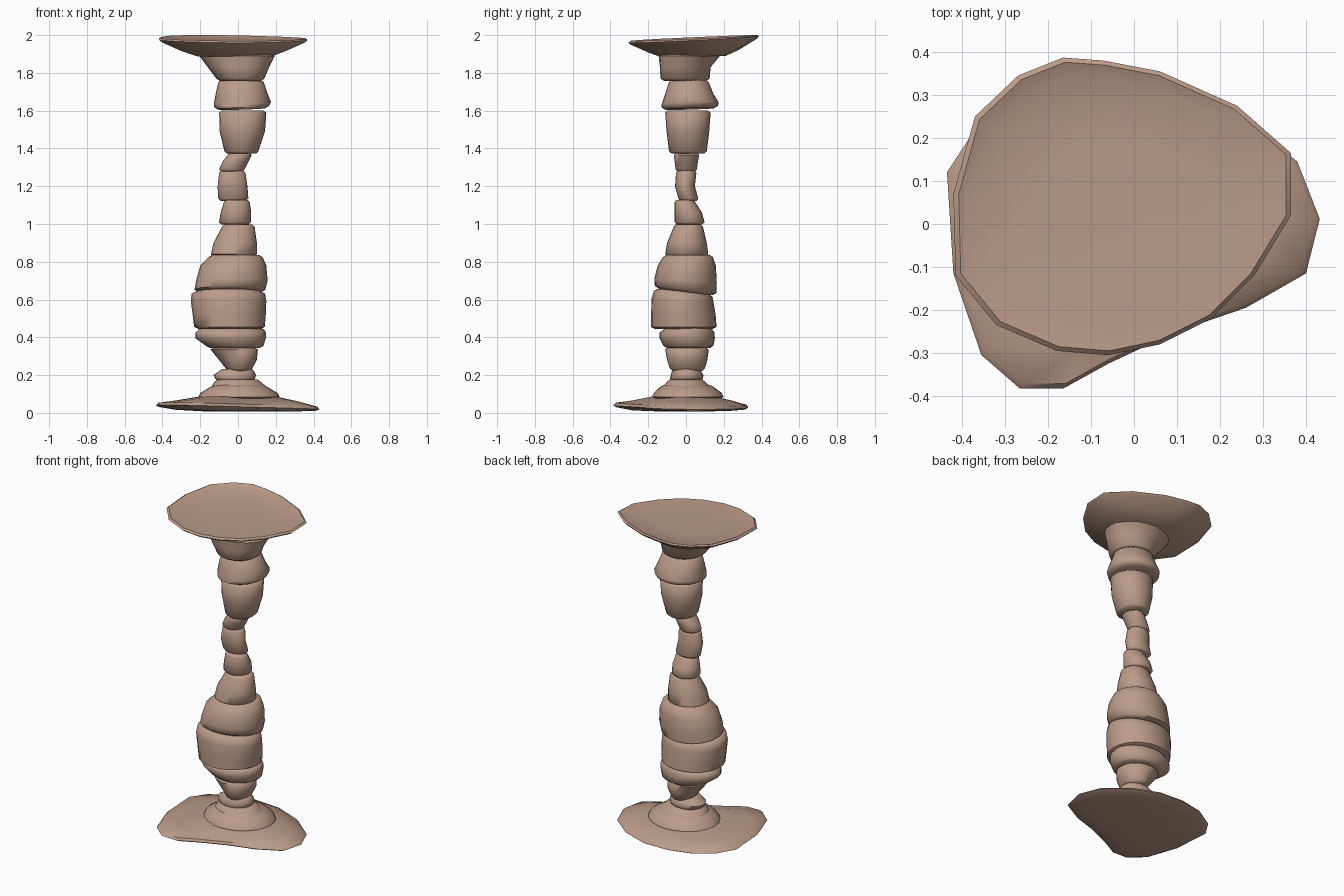
import bpy, bmesh, math

clay = bpy.data.materials.new("clay")
clay.diffuse_color = (0.50, 0.33, 0.25, 1)
SIDES = 24


def loft(name, rings, angle=40):
    """Skin a list of equal-length closed rings and cap both ends."""
    bm = bmesh.new()
    loops = [[bm.verts.new(p) for p in ring] for ring in rings]
    n = len(loops[0])
    for a, b in zip(loops, loops[1:]):
        for i in range(n):
            j = (i + 1) % n
            bm.faces.new((a[i], a[j], b[j], b[i]))
    bm.faces.new(loops[0][::-1])
    bm.faces.new(loops[-1])
    bmesh.ops.recalc_face_normals(bm, faces=bm.faces[:])
    mesh = bpy.data.meshes.new(name)
    bm.to_mesh(mesh)
    bm.free()
    mesh.materials.append(clay)
    ob = bpy.data.objects.new(name, mesh)
    bpy.context.collection.objects.link(ob)
    bpy.ops.object.select_all(action='DESELECT')
    ob.select_set(True)
    bpy.context.view_layer.objects.active = ob
    bpy.ops.object.shade_smooth_by_angle(angle=math.radians(angle))


def oval(z, x0, x1, y0, y1, tx=0, ty=0, s=1):
    cx, cy, rx, ry = (x0 + x1) / 2, (y0 + y1) / 2, (x1 - x0) / 2 * s, (y1 - y0) / 2 * s
    pts = []
    for i in range(SIDES):
        a = 2 * math.pi * i / SIDES
        x, y = cx + rx * math.cos(a), cy + ry * math.sin(a)
        pts.append((x, y, z + tx * x + ty * y))
    return pts


def segment(name, *levels):
    """One bead of the stem, bottom to top, with softly rounded ends."""
    lo, hi = levels[0], levels[-1]
    rings = [oval(lo[0] - 0.012, *lo[1:], s=0.86)]
    rings += [oval(*lv) for lv in levels]
    rings.append(oval(hi[0] + 0.012, *hi[1:], s=0.86))
    loft(name, rings, 60)


def plate(name, outline, centre, layers):
    """Irregular plate: the outline scaled about a centre at each layer."""
    rings = []
    for s, z, tx, ty in layers:
        ring = []
        for px, py in outline:
            x, y = centre[0] + (px - centre[0]) * s, centre[1] + (py - centre[1]) * s
            ring.append((x, y, z + tx * x + ty * y))
        rings.append(ring)
    loft(name, rings)


# Wavy foot plate
plate("foot_plate",
      [(-.435, .12), (-.42, -.115), (-.355, -.305), (-.265, -.383), (-.165, -.383),
       (-.06, -.325), (.1, -.25), (.26, -.195), (.4, -.115), (.432, .012),
       (.38, .145), (.24, .26), (.07, .325), (-.1, .33), (-.25, .295), (-.37, .22)],
      (0, 0),
      [(.4, .008, 0, 0), (.75, .012, -.012, 0), (.96, .022, -.025, -.01),
       (1, .03, -.025, -.01), (.97, .044, -.025, -.01), (.75, .063, -.01, 0),
       (.45, .088, 0, 0)])

# Stepped foot discs
segment("foot_disc_lower", (.085, -.21, .22, -.18, .2), (.105, -.2, .21, -.17, .19),
        (.135, -.15, .16, -.14, .15))
segment("foot_disc_upper", (.14, -.14, .15, -.12, .13), (.165, -.125, .12, -.1, .1))

# Stem beads from bottom to top
segment("stem_ring", (.18, -.12, .09, -.085, .09), (.2, -.13, .095, -.08, .092),
        (.22, -.1, .085, -.075, .08))
segment("lower_cup", (.235, -.065, .075, -.085, .1), (.28, -.1, .1, -.1, .113),
        (.335, -.145, .105, -.11, .12))
segment("bulb_ring", (.355, -.17, .135, -.12, .145), (.395, -.225, .147, -.14, .153),
        (.425, -.225, .148, -.14, .15), (.44, -.21, .14, -.12, .14))
segment("bulb_lower", (.455, -.232, .142, -.185, .162), (.52, -.24, .147, -.185, .157),
        (.59, -.25, .15, -.182, .147, 0, -.08), (.63, -.245, .143, -.17, .14, 0, -.1))
segment("bulb_upper", (.652, -.23, .145, -.165, .16, 0, -.12),
        (.7, -.222, .157, -.168, .163, 0, -.06), (.78, -.2, .15, -.15, .158),
        (.825, -.155, .13, -.122, .142))
segment("stem_taper", (.84, -.143, .1, -.11, .118), (.9, -.13, .1, -.1, .11),
        (.985, -.085, .088, -.065, .09))
segment("stem_flare", (1.01, -.1, .07, -.06, .098), (1.06, -.092, .07, -.06, .085),
        (1.115, -.075, .062, -.06, .05))
segment("neck_lower", (1.135, -.105, .055, -.04, .065), (1.2, -.108, .05, -.058, .047),
        (1.27, -.1, .04, -.053, .055))
segment("neck_upper", (1.29, -.1, .035, -.055, .058), (1.33, -.082, .055, -.06, .063),
        (1.365, -.055, .072, -.065, .07))
segment("upper_drum", (1.385, -.072, .108, -.09, .11), (1.49, -.097, .143, -.103, .123),
        (1.59, -.1, .15, -.11, .13))
segment("upper_flare", (1.62, -.125, .165, -.13, .17, .03, .03),
        (1.64, -.128, .175, -.128, .172, .03, .03), (1.69, -.118, .157, -.11, .145),
        (1.75, -.105, .137, -.09, .12))
segment("top_collar", (1.77, -.115, .14, -.135, .125), (1.83, -.16, .165, -.138, .13),
        (1.89, -.205, .195, -.145, .18))

# Irregular dish on top
plate("top_dish",
      [(-.42, .07), (-.37, .25), (-.27, .345), (-.165, .387), (-.07, .38),
       (.06, .355), (.24, .275), (.365, .165), (.365, .02), (.28, -.12),
       (.18, -.22), (.06, -.28), (-.06, -.305), (-.18, -.295), (-.32, -.235),
       (-.415, -.12)],
      (-.01, .03),
      [(.5, 1.887, 0, .01), (.7, 1.915, 0, .025), (.97, 1.963, -.01, .045),
       (1, 1.974, -.012, .05), (.97, 1.982, -.012, .045), (.88, 1.975, 0, .03),
       (.5, 1.97, 0, .02)])
